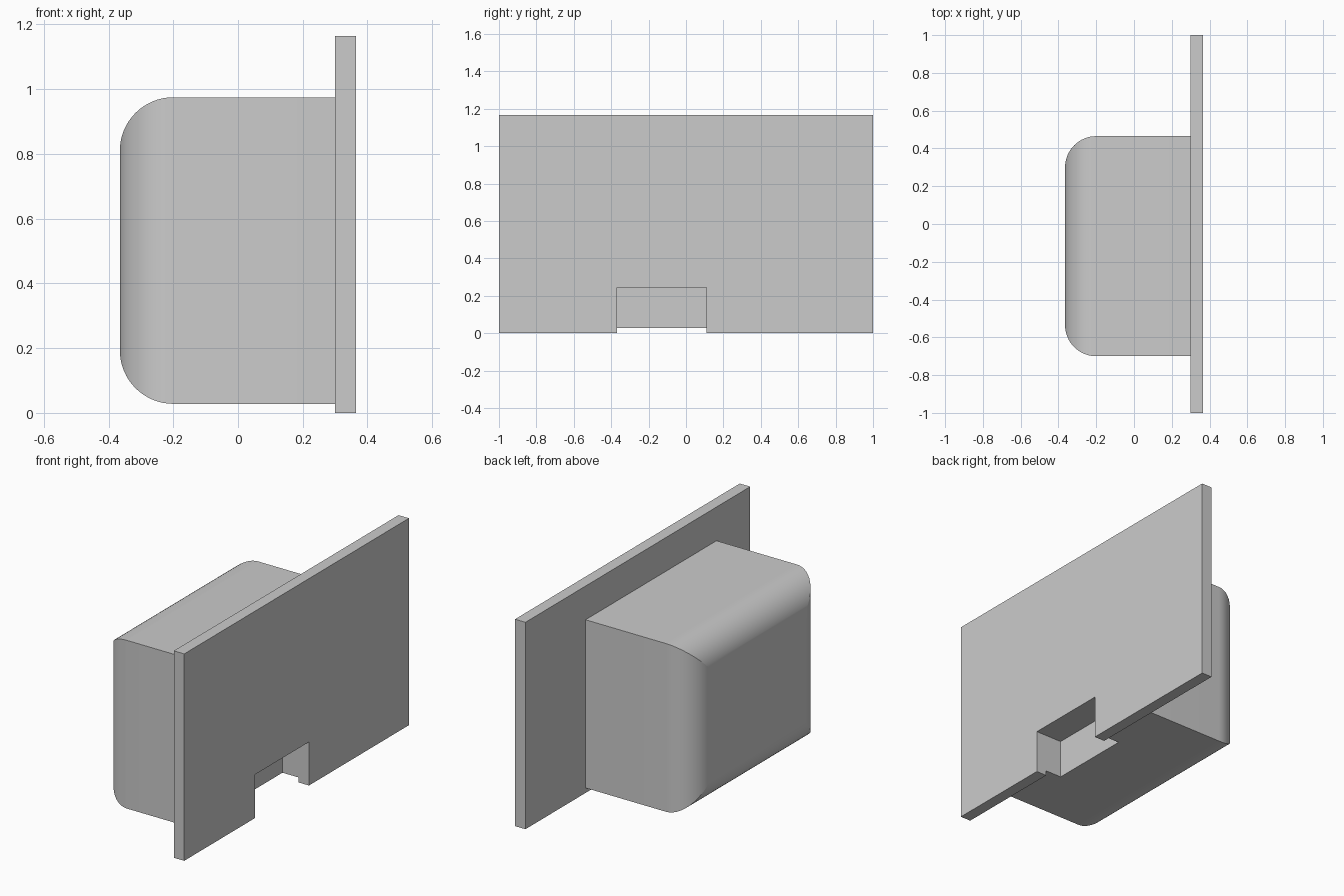
import bpy
import bmesh
from math import sin, cos, pi, radians

if "Cube" in bpy.data.objects:
    bpy.data.objects.remove(bpy.data.objects["Cube"])

# Single grey material
GREY = (0.6, 0.6, 0.6, 1)
grey = bpy.data.materials.new("plain grey")
grey.use_nodes = True
grey.diffuse_color = GREY
grey.node_tree.nodes["Principled BSDF"].inputs["Base Color"].default_value = GREY

# Shared dimensions
PLATE_X, BACK_X, OUTER_X = 0.30, -0.365, 0.365
NOTCH_Y0, NOTCH_Y1, NOTCH_TOP, NOTCH_X = -0.37, 0.11, 0.245, 0.20
BODY_Y0, BODY_Y1, BODY_Z0, BODY_Z1 = -0.70, 0.465, 0.028, 0.975
RADIUS, STEPS = 0.165, 16


def loft(name, loops):
    """Closed solid through successive loops of matching points."""
    bm = bmesh.new()
    rings = [[bm.verts.new(p) for p in loop] for loop in loops]
    for a, b in zip(rings, rings[1:]):
        for i in range(len(a)):
            j = (i + 1) % len(a)
            bm.faces.new((a[i], a[j], b[j], b[i]))
    bm.faces.new(rings[0])
    bm.faces.new(rings[-1])
    bmesh.ops.recalc_face_normals(bm, faces=bm.faces)
    mesh = bpy.data.meshes.new(name)
    bm.to_mesh(mesh)
    bm.free()
    mesh.materials.append(grey)
    obj = bpy.data.objects.new(name, mesh)
    bpy.context.collection.objects.link(obj)
    return obj


def rect(x, y0, y1, z0, z1):
    return [(x, y0, z0), (x, y1, z0), (x, y1, z1), (x, y0, z1)]


# Flat mounting plate with a notch in its lower edge
outline = [(-1, 0), (NOTCH_Y0, 0), (NOTCH_Y0, NOTCH_TOP), (NOTCH_Y1, NOTCH_TOP),
           (NOTCH_Y1, 0), (1, 0), (1, 1.165), (-1, 1.165)]
loft("mounting_plate", [[(x, y, z) for y, z in outline] for x in (PLATE_X, OUTER_X)])

# Box body: rectangles shrinking along a quarter arc give mitred round edges
loops = [rect(PLATE_X, BODY_Y0, BODY_Y1, BODY_Z0, BODY_Z1)]
for k in range(STEPS + 1):
    t = k / STEPS * pi / 2
    inset = RADIUS * (1 - cos(t))
    loops.append(rect(BACK_X + RADIUS * (1 - sin(t)), BODY_Y0 + inset,
                      BODY_Y1 - inset, BODY_Z0 + inset, BODY_Z1 - inset))
body = loft("box_body", loops)

# Pocket continuing the notch into the body
cutter = loft("notch_cutter", [rect(x, NOTCH_Y0, NOTCH_Y1, -0.1, NOTCH_TOP)
                               for x in (NOTCH_X, 0.5)])
cutter.hide_render = True
cut = body.modifiers.new("notch", "BOOLEAN")
cut.operation = "DIFFERENCE"
cut.solver = "EXACT"
cut.object = cutter

bpy.ops.object.select_all(action="DESELECT")
body.select_set(True)
bpy.context.view_layer.objects.active = body
bpy.ops.object.modifier_apply(modifier=cut.name)
bpy.data.objects.remove(cutter)
bpy.ops.object.shade_smooth_by_angle(angle=radians(10))
